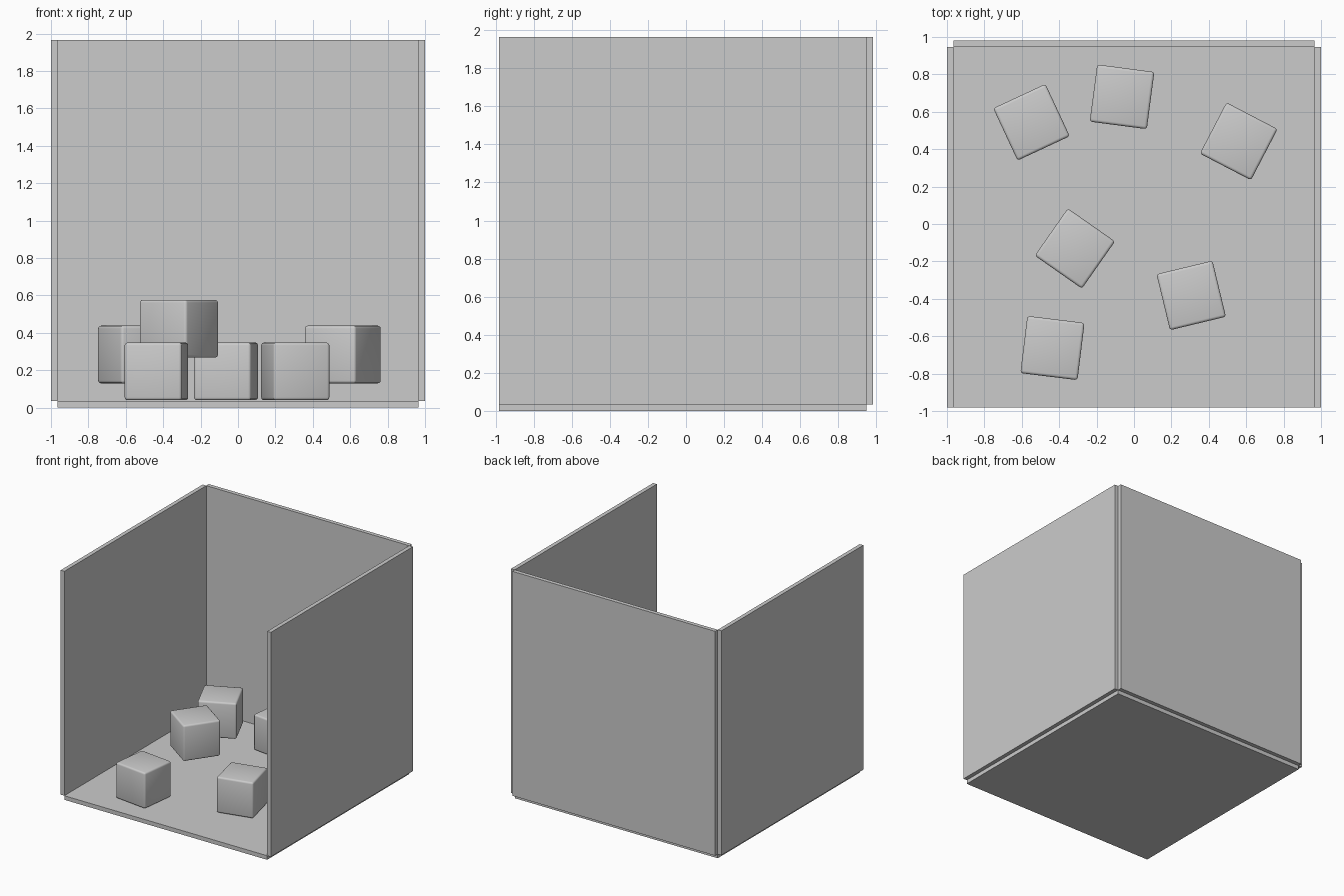
import bpy
from math import radians

cube = bpy.data.objects.get("Cube")
if cube:
    bpy.data.objects.remove(cube, do_unlink=True)

grey = bpy.data.materials.new("plain_grey")
grey.use_nodes = True
COLOUR = (0.6, 0.6, 0.6, 1)
grey.diffuse_color = COLOUR
grey.node_tree.nodes["Principled BSDF"].inputs["Base Color"].default_value = COLOUR


def box(name, low, high, turn=0):
    """Box between two corners, turned about its own vertical axis."""
    centre = [(a + b) / 2 for a, b in zip(low, high)]
    bpy.ops.mesh.primitive_cube_add(size=1, location=centre)
    ob = bpy.context.object
    ob.name = name
    ob.scale = [b - a for a, b in zip(low, high)]
    bpy.ops.object.transform_apply(location=False, rotation=False, scale=True)
    ob.rotation_euler.z = radians(turn)
    ob.data.materials.append(grey)
    return ob


# Room panels
IN, OUT, FRONT, BACK, REAR = 0.965, 1.0, -0.982, 0.947, 0.982
THICK, TOP = 0.035, 1.965
box("floor", (-IN, FRONT, 0), (IN, BACK, THICK))
box("back_wall", (-IN, BACK, THICK), (IN, REAR, TOP))
box("left_wall", (IN, FRONT, THICK), (OUT, BACK, TOP))
box("right_wall", (-OUT, FRONT, THICK), (-IN, BACK, TOP))

# Rounded blocks: x, y, base height, turn
SIDE = 0.308
blocks = [
    (-0.548, 0.544, 0.13, 25),
    (-0.064, 0.68, 0.04, -7.5),
    (0.56, 0.442, 0.13, -27.5),
    (-0.316, -0.131, 0.268, -35),
    (0.306, -0.382, 0.04, 13.5),
    (-0.436, -0.663, 0.04, -7),
]
for i, (x, y, z, turn) in enumerate(blocks, 1):
    h = SIDE / 2
    ob = box(f"block_{i}", (x - h, y - h, z), (x + h, y + h, z + SIDE), turn)
    bevel = ob.modifiers.new("rounded_edges", "BEVEL")
    bevel.width = 0.015
    bevel.segments = 3
    bpy.ops.object.modifier_apply(modifier=bevel.name)
    bpy.ops.object.shade_smooth_by_angle(angle=radians(40))
